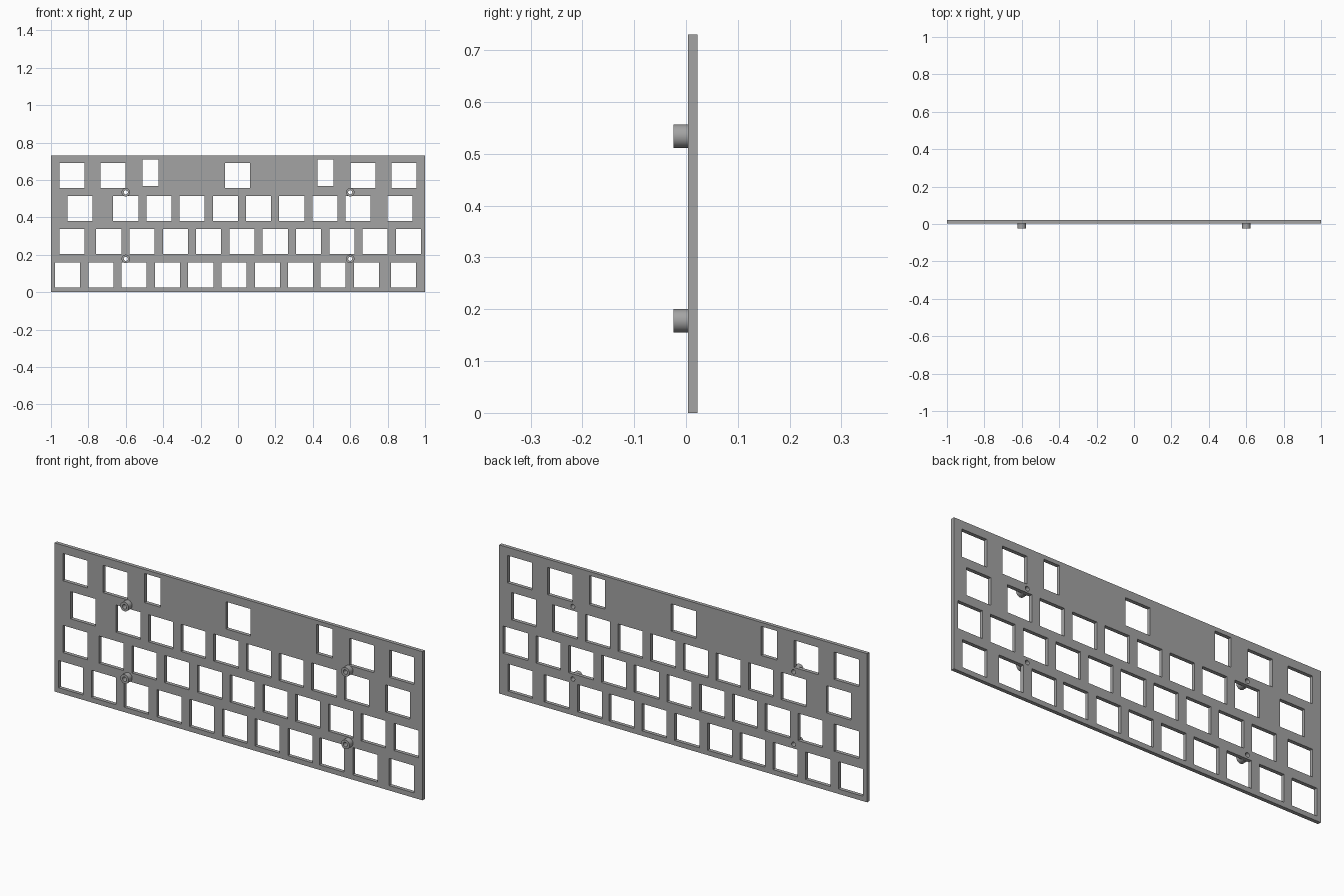
import bpy, bmesh, math
from mathutils import Matrix

cube = bpy.data.objects.get("Cube")
if cube:
    bpy.data.objects.remove(cube, do_unlink=True)

grey = bpy.data.materials.new("plate grey")
grey.use_nodes = True
colour = (0.37, 0.37, 0.37, 1)
grey.diffuse_color = colour
grey.node_tree.nodes["Principled BSDF"].inputs["Base Color"].default_value = colour


def rect(cx, cz, w, h):
    return [(cx + sx * w / 2, cz + sz * h / 2)
            for sx, sz in ((-1, -1), (1, -1), (1, 1), (-1, 1))]


def circle(cx, cz, r, n=32):
    return [(cx + r * math.cos(2 * math.pi * i / n), cz + r * math.sin(2 * math.pi * i / n))
            for i in range(n)]


def extruded(name, loops, y0, y1):
    """Fill closed loops in the xz plane (inner loops are holes), from y0 to y1."""
    curve = bpy.data.curves.new(name + " outline", "CURVE")
    curve.dimensions = "2D"
    curve.fill_mode = "BOTH"
    curve.extrude = (y1 - y0) / 2
    for loop in loops:
        spline = curve.splines.new("POLY")
        spline.points.add(len(loop) - 1)
        for point, (x, z) in zip(spline.points, loop):
            point.co = (x, z, 0, 1)
        spline.use_cyclic_u = True
    temp = bpy.data.objects.new(name + " temp", curve)
    bpy.context.collection.objects.link(temp)
    graph = bpy.context.evaluated_depsgraph_get()
    mesh = bpy.data.meshes.new_from_object(temp.evaluated_get(graph))
    bpy.data.objects.remove(temp, do_unlink=True)
    bpy.data.curves.remove(curve)

    # stand the shape upright and weld its rims
    mesh.transform(Matrix.Translation((0, (y0 + y1) / 2, 0)) @ Matrix.Rotation(math.pi / 2, 4, "X"))
    bm = bmesh.new()
    bm.from_mesh(mesh)
    bmesh.ops.remove_doubles(bm, verts=bm.verts, dist=1e-5)
    bmesh.ops.recalc_face_normals(bm, faces=bm.faces)
    bm.to_mesh(mesh)
    bm.free()
    mesh.name = name
    mesh.materials.clear()
    mesh.materials.append(grey)
    obj = bpy.data.objects.new(name, mesh)
    bpy.context.collection.objects.link(obj)
    bpy.ops.object.select_all(action="DESELECT")
    obj.select_set(True)
    bpy.context.view_layer.objects.active = obj
    bpy.ops.object.shade_smooth_by_angle(angle=math.radians(30))
    return obj


HOLE = 0.134
PITCH = 0.178
FRONT, BACK = 0.004, 0.022

# switch openings: row height and opening centres
rows = [
    (0.091, [-0.911 + PITCH * i for i in range(8)] + [0.507, 0.688, 0.886]),
    (0.270, [-0.888] + [-0.691 + PITCH * i for i in range(10)]),
    (0.447, [-0.845] + [-0.6 + PITCH * i * 0.997 for i in range(8)] + [0.866]),
    (0.623, [-0.888, -0.669, -0.002, 0.669, 0.888]),
]
posts = [(x, z) for x in (-0.6, 0.6) for z in (0.178, 0.534)]

loops = [rect(0, 0.365, 2, 0.73)]
for z, centres in rows:
    loops += [rect(x, z, HOLE, HOLE) for x in centres]
# narrow stabiliser slots
loops += [rect(x, 0.639, 0.086, 0.143) for x in (-0.467, 0.467)]
# screw holes
loops += [circle(x, z, 0.011) for x, z in posts]
extruded("switch_plate", loops, FRONT, BACK)

# hollow standoffs on the front face
for x, z in posts:
    name = ("upper" if z > 0.3 else "lower") + ("_left" if x > 0 else "_right") + "_standoff"
    extruded(name, [circle(x, z, 0.0225), circle(x, z, 0.011)], -0.024, FRONT)
